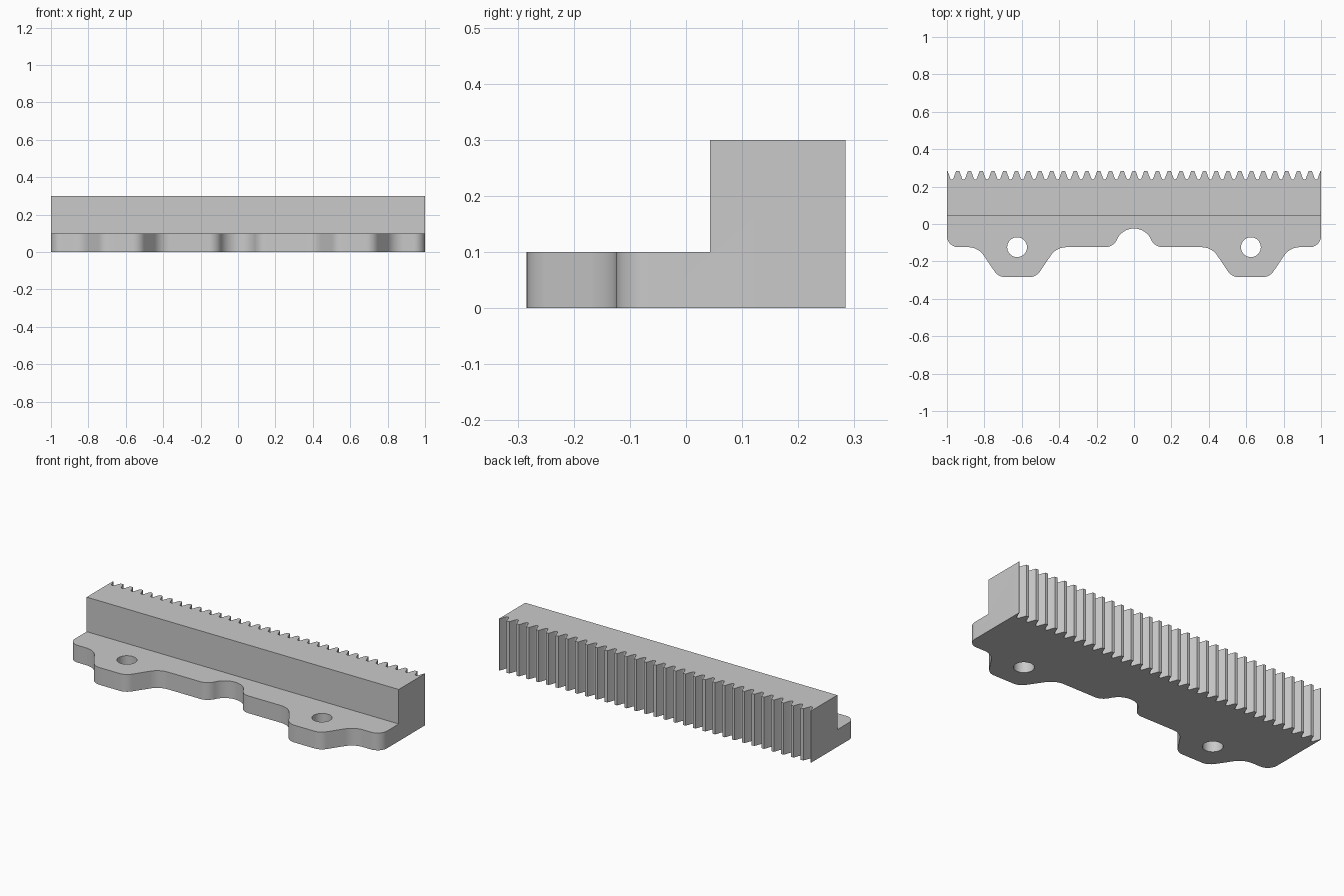
import bpy, bmesh, math
from mathutils import Vector

old = bpy.data.objects.get("Cube")
if old:
    bpy.data.objects.remove(old, do_unlink=True)

grey = bpy.data.materials.new("light_grey")
grey.use_nodes = True
colour = (0.59, 0.59, 0.59, 1)
grey.diffuse_color = colour
grey.node_tree.nodes["Principled BSDF"].inputs["Base Color"].default_value = colour

BACK, STEP, EDGE, FRONT = 0.284, 0.043, -0.124, -0.284
FLANGE_H, BAR_H = 0.1, 0.3
MODULE = 0.02


def prism(name, outline, z0, z1):
    """Extrude a closed outline between two heights."""
    n = len(outline)
    verts = [(x, y, z) for z in (z0, z1) for x, y in outline]
    faces = [range(n), range(n, 2 * n)]
    faces += [(i, (i + 1) % n, (i + 1) % n + n, i + n) for i in range(n)]
    mesh = bpy.data.meshes.new(name)
    mesh.from_pydata(verts, [], [tuple(f) for f in faces])
    bm = bmesh.new()
    bm.from_mesh(mesh)
    bmesh.ops.recalc_face_normals(bm, faces=bm.faces)
    bm.to_mesh(mesh)
    bm.free()
    mesh.materials.append(grey)
    obj = bpy.data.objects.new(name, mesh)
    bpy.context.collection.objects.link(obj)
    return obj


def arc(cx, cy, r, a0, a1, n=10):
    angles = [math.radians(a0 + (a1 - a0) * i / n) for i in range(n + 1)]
    return [(cx + r * math.cos(a), cy + r * math.sin(a)) for a in angles]


def fillet(before, corner, after, r, n=8):
    """Points of a rounded corner."""
    p = Vector(corner)
    u = (Vector(before) - p).normalized()
    v = (Vector(after) - p).normalized()
    half = math.acos(u.dot(v)) / 2
    centre = p + (u + v).normalized() * r / math.sin(half)
    start = p + u * r / math.tan(half) - centre
    end = p + v * r / math.tan(half) - centre
    return [tuple(centre + start.lerp(end, i / n).normalized() * r)
            for i in range(n + 1)]


def cut(target, cutter):
    cutter.hide_render = True
    mod = target.modifiers.new("cut", "BOOLEAN")
    mod.operation, mod.object, mod.solver = "DIFFERENCE", cutter, "EXACT"
    bpy.context.view_layer.objects.active = target
    bpy.ops.object.modifier_apply(modifier=mod.name)
    bpy.data.objects.remove(cutter, do_unlink=True)


# Left half of the flange: central notch, screw lug, rounded end
notch_r, blend_r = 0.1, 0.07
blend_x = math.sqrt((notch_r + blend_r) ** 2 - blend_r ** 2)
meet = math.degrees(math.atan2(blend_r, blend_x))
half = arc(0, EDGE, notch_r, 90, meet)
half += arc(blend_x, EDGE + blend_r, blend_r, 180 + meet, 270)[1:]
corners = [(blend_x, EDGE), (0.415, EDGE), (0.523, FRONT), (0.725, FRONT),
           (0.833, EDGE), (1, EDGE), (1, STEP)]
for i, r in enumerate([0.1, 0.07, 0.07, 0.1, 0.06]):
    half += fillet(*corners[i:i + 3], r)

# Rack teeth: 20 degree flanks, rounded roots, trimmed at both ends
pitch = math.pi * MODULE
slope = math.tan(math.radians(20))
tip = pitch / 4 - MODULE * slope
root = pitch / 4 + 1.25 * MODULE * slope
low = BACK - 2.25 * MODULE
teeth = []
for i in range(-16, 16):
    x0, x1 = i * pitch, (i + 1) * pitch
    a, b = (x0 + tip, BACK), (x0 + root, low)
    c, d = (x1 - root, low), (x1 - tip, BACK)
    teeth += [a] + fillet(a, b, c, 0.0075, 4) + fillet(b, c, d, 0.0075, 4) + [d]
teeth = [p for p in teeth if abs(p[0]) < 0.999]

# Whole footprint at full height, then the step above the flange cut away
right = [(-x, y) for x, y in half[:0:-1]]
outline = half + [(1, BACK)] + teeth[::-1] + [(-1, BACK)] + right
rack = prism("toothed_rack", outline, 0, BAR_H)
cut(rack, prism("step_cutter", [(-2, -1), (2, -1), (2, STEP), (-2, STEP)],
                FLANGE_H, 1))

# Screw holes through the lugs
for side in (-1, 1):
    cut(rack, prism("hole_cutter", arc(side * 0.625, EDGE, 0.053, 0, 348.75, 31),
                    -0.1, 0.2))

bpy.ops.object.select_all(action="DESELECT")
rack.select_set(True)
bpy.context.view_layer.objects.active = rack
bpy.ops.object.shade_smooth_by_angle(angle=math.radians(30))
